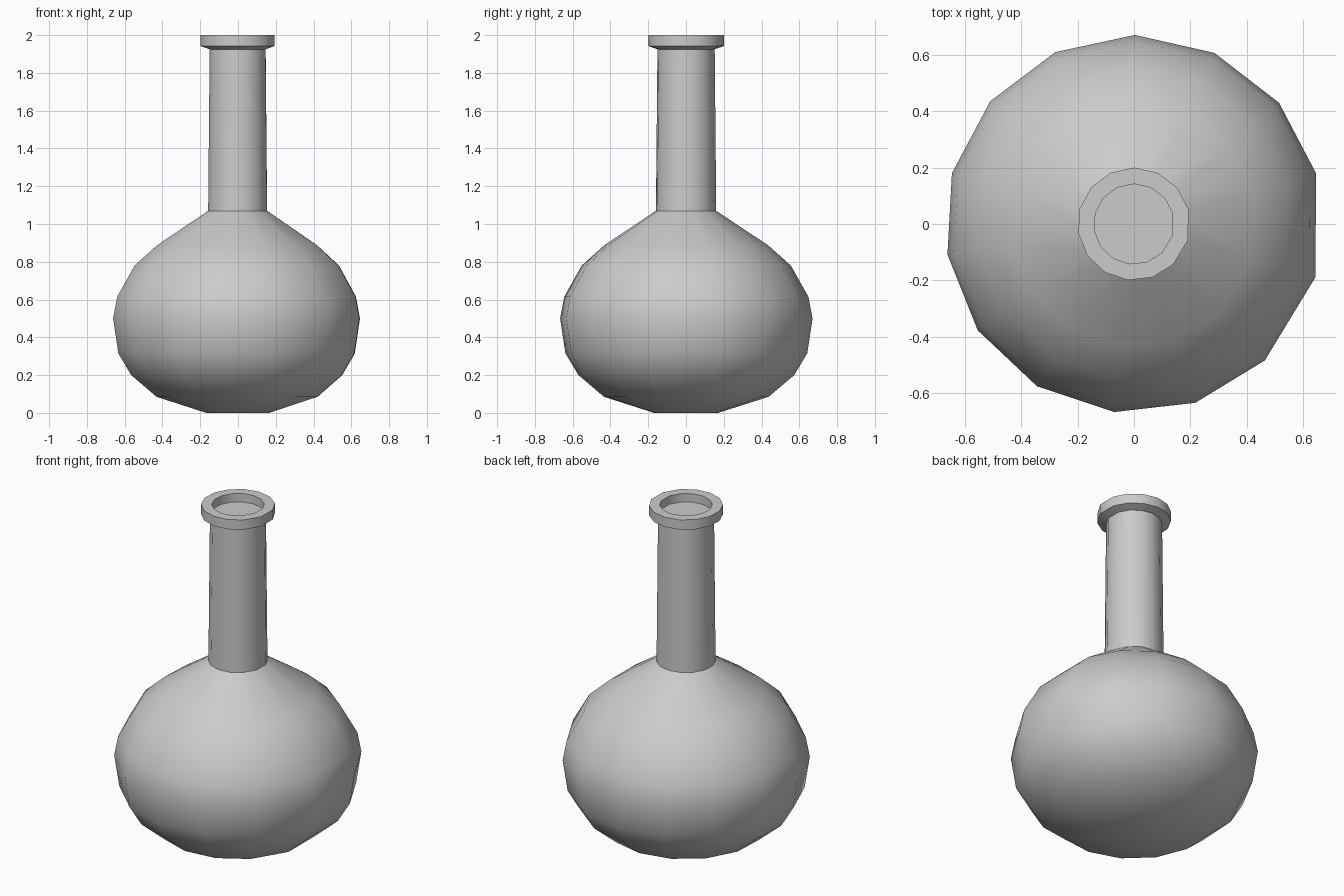
import bpy, bmesh
from math import cos, sin, radians

if "Cube" in bpy.data.objects:
    bpy.data.objects.remove(bpy.data.objects["Cube"])

# Fourteen slightly uneven sides shared by all parts
ANGLES = [-16.4, 15.5] + [39.9 + 24.9 * i for i in range(12)]


def lathe(name, profile, cap_start=False, cap_end=False):
    """Sweep (radius, height) points, listed bottom-outside first, round z."""
    bm = bmesh.new()
    rings = [[bm.verts.new((r * cos(radians(a)), r * sin(radians(a)), z)) for a in ANGLES]
             for r, z in profile]
    n = len(ANGLES)
    for low, high in zip(rings, rings[1:]):
        for i in range(n):
            j = (i + 1) % n
            bm.faces.new((low[i], low[j], high[j], high[i]))
    if cap_start:
        bm.faces.new(rings[0][::-1])
    if cap_end:
        bm.faces.new(rings[-1])
    mesh = bpy.data.meshes.new(name)
    bm.to_mesh(mesh)
    bm.free()
    obj = bpy.data.objects.new(name, mesh)
    bpy.context.collection.objects.link(obj)
    bpy.ops.object.select_all(action='DESELECT')
    obj.select_set(True)
    bpy.context.view_layer.objects.active = obj
    bpy.ops.object.shade_smooth_by_angle(angle=radians(40))
    return obj


# Round flask body with a flat base
lathe("flask_body", [(0.17, 0), (0.437, 0.085), (0.573, 0.2), (0.642, 0.315), (0.67, 0.5),
                     (0.648, 0.615), (0.555, 0.78), (0.435, 0.887), (0.16, 1.07)],
      cap_start=True)

# Slightly tapered neck
lathe("flask_neck", [(0.16, 1.07), (0.152, 1.925)])

# Flared lip with the recessed liquid surface inside
lathe("flask_lip", [(0.152, 1.925), (0.2, 1.942), (0.2, 2.0), (0.142, 2.0), (0.142, 1.95)],
      cap_end=True)
